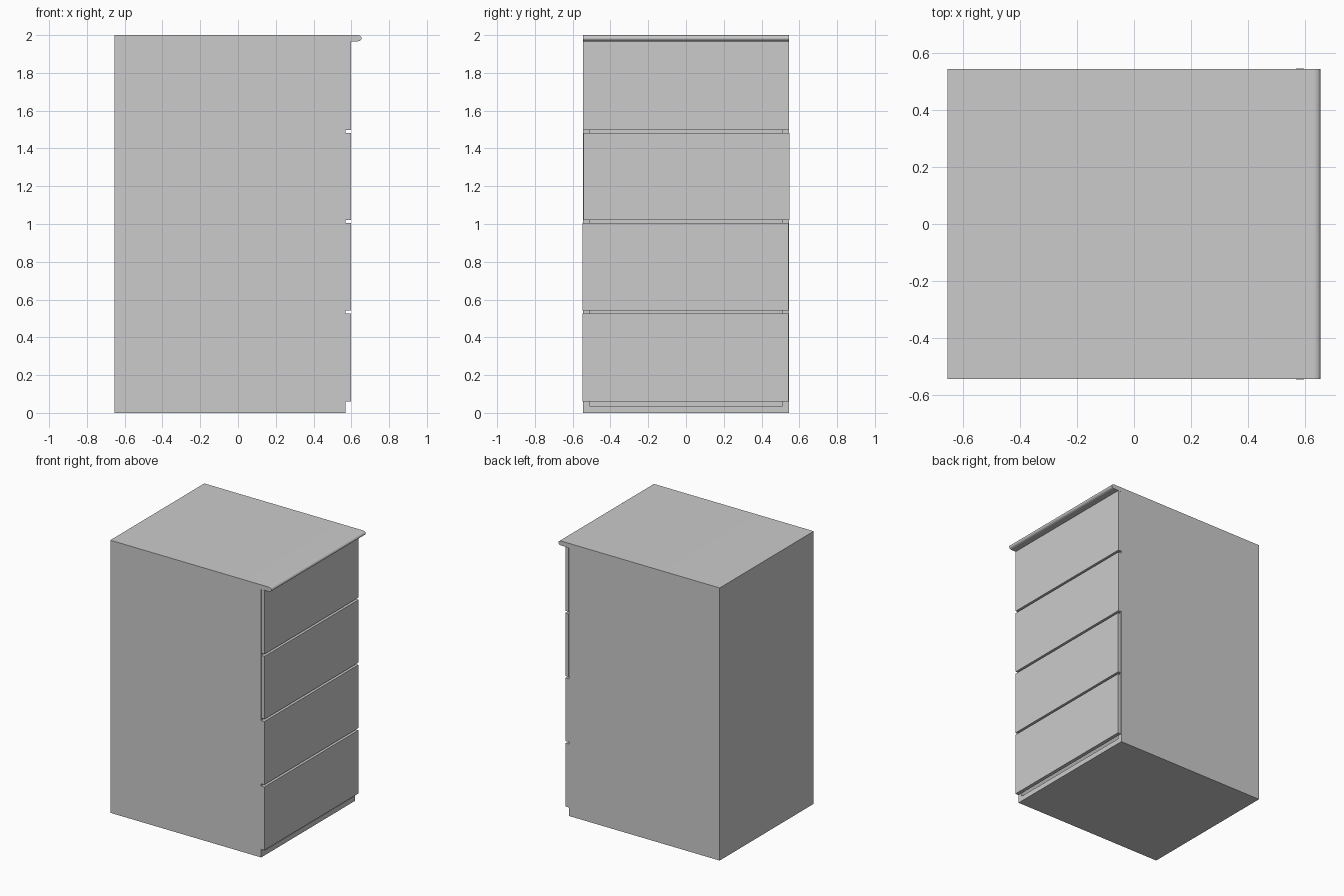
import bpy, bmesh, math

if "Cube" in bpy.data.objects:
    bpy.data.objects.remove(bpy.data.objects["Cube"])

BACK, FACE, NOSE = -0.655, 0.57, 0.655   # depth positions along x
HALF = 0.545                             # half width along y
T = 0.033                                # panel thickness


def extrude_profile(name, pts, y0, y1, smooth=False):
    """Extrude an (x, z) outline along y."""
    bm = bmesh.new()
    face = bm.faces.new([bm.verts.new((x, y0, z)) for x, z in pts])
    res = bmesh.ops.extrude_face_region(bm, geom=[face])
    verts = [g for g in res["geom"] if isinstance(g, bmesh.types.BMVert)]
    bmesh.ops.translate(bm, verts=verts, vec=(0, y1 - y0, 0))
    bmesh.ops.recalc_face_normals(bm, faces=bm.faces)
    mesh = bpy.data.meshes.new(name)
    bm.to_mesh(mesh)
    bm.free()
    obj = bpy.data.objects.new(name, mesh)
    bpy.context.collection.objects.link(obj)
    if smooth:
        bpy.ops.object.select_all(action="DESELECT")
        obj.select_set(True)
        bpy.context.view_layer.objects.active = obj
        bpy.ops.object.shade_smooth_by_angle(angle=math.radians(35))
    return obj


def panel(name, x0, x1, y0, y1, z0, z1):
    return extrude_profile(name, [(x0, z0), (x1, z0), (x1, z1), (x0, z1)], y0, y1)


# Carcass: base, two sides and an inset back
panel("base_panel", BACK, FACE, -HALF, HALF, 0, 0.037)
panel("left_side_panel", BACK, FACE, -HALF, -HALF + T, 0.037, 2 - T)
panel("right_side_panel", BACK, FACE, HALF - T, HALF, 0.037, 2 - T)
panel("back_panel", BACK, BACK + T, -HALF + T, HALF - T, 0.037, 2 - T)

# Worktop with a rounded nose overhanging the drawers
rx, rz = 0.025, T / 2
outline = [(BACK, 2.0), (BACK, 2 - T)]
for i in range(17):
    a = -math.pi / 2 + math.pi * i / 16
    outline.append((NOSE - rx + rx * math.cos(a), 2 - rz + rz * math.sin(a)))
extrude_profile("worktop", outline, -HALF, HALF, smooth=True)

# Four drawer fronts, each very slightly offset sideways
rows = [(0.061, 0.525, -0.002), (0.541, 1.005, -0.002),
        (1.021, 1.482, 0.002), (1.498, 1.966, 0.001)]
for i, (z0, z1, dy) in enumerate(rows):
    panel(f"drawer_front_{i + 1}", FACE, 0.597, -HALF + dy, HALF + dy, z0, z1)
